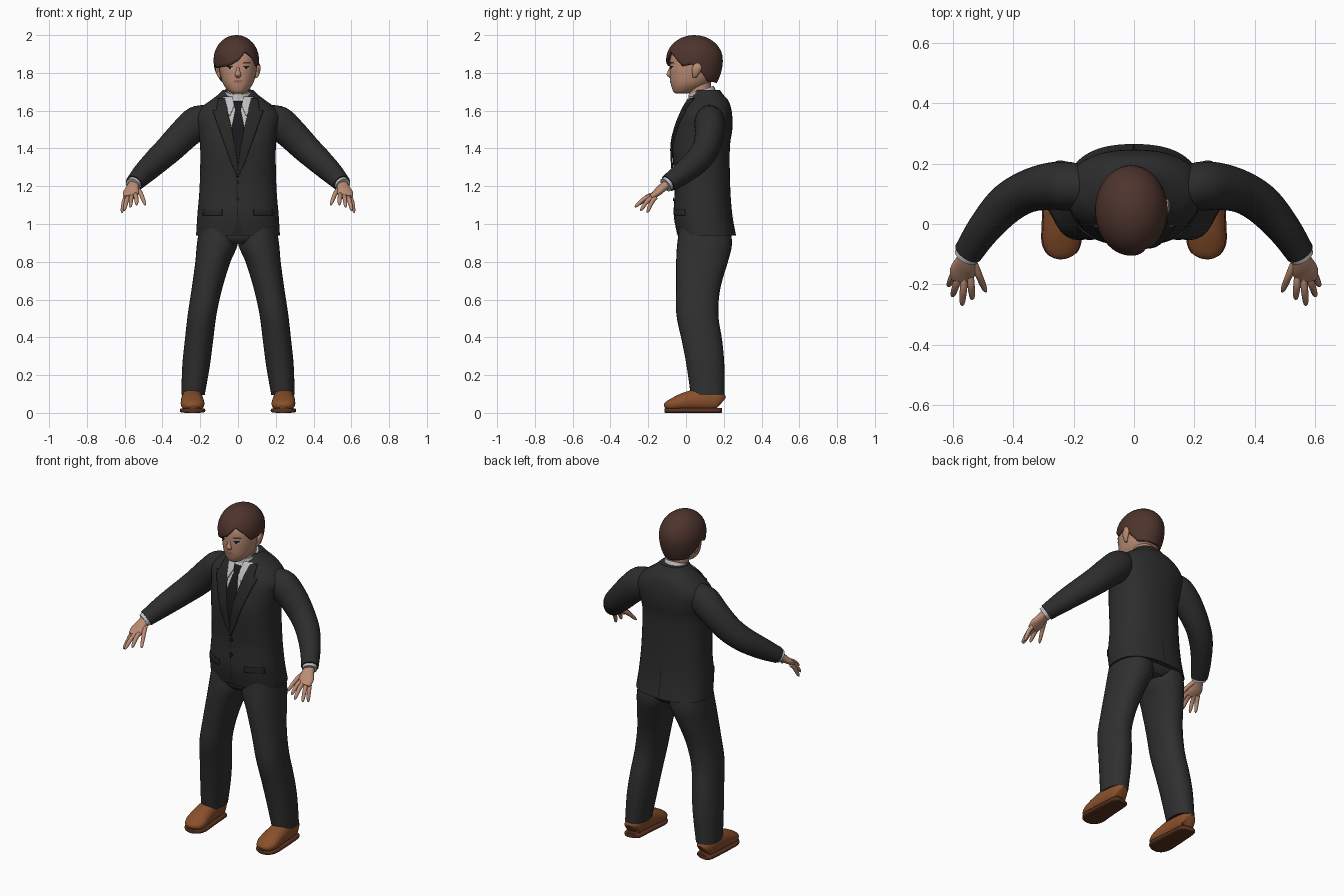
import bpy
import bmesh
from math import sin, cos, acos, pi, radians
from mathutils import Vector
from mathutils.bvhtree import BVHTree

if "Cube" in bpy.data.objects:
    bpy.data.objects.remove(bpy.data.objects["Cube"])


def material(name, r, g, b):
    mat = bpy.data.materials.new(name)
    mat.use_nodes = True
    mat.diffuse_color = (r, g, b, 1)
    shader = next(n for n in mat.node_tree.nodes if n.type == "BSDF_PRINCIPLED")
    shader.inputs["Base Color"].default_value = (r, g, b, 1)
    shader.inputs["Roughness"].default_value = 0.8
    return mat


SUIT = material("charcoal suit", .026, .026, .027)
TROUSERS = material("charcoal trousers", .029, .029, .030)
LAPEL = material("dark lapel", .020, .020, .021)
TIE = material("black tie", .010, .010, .012)
SHIRT = material("pale grey shirt", .52, .52, .53)
SKIN = material("skin", .50, .265, .175)
LIPS = material("lips", .36, .15, .11)
HAIR = material("brown hair", .075, .034, .026)
LEATHER = material("tan leather", .25, .08, .025)
SOLE = material("brown sole", .10, .032, .014)
parts = []


def finish(name, bm, mat, recalc=True):
    if recalc:
        bmesh.ops.recalc_face_normals(bm, faces=bm.faces)
    mesh = bpy.data.meshes.new(name)
    bm.to_mesh(mesh)
    bm.free()
    mesh.materials.append(mat)
    obj = bpy.data.objects.new(name, mesh)
    bpy.context.collection.objects.link(obj)
    parts.append(obj)
    return obj


def smooth_path(points, steps):
    """Catmull-Rom through (x, y, z, radius_u, radius_v) points."""
    p = [Vector(q) for q in points]
    p = [p[0]] + p + [p[-1]]
    out = []
    for a, b, c, d in zip(p, p[1:], p[2:], p[3:]):
        for k in range(steps):
            t = k / steps
            out.append((b * 2 + (c - a) * t + (a * 2 - b * 5 + c * 4 - d) * t ** 2
                        + (b * 3 - a - c * 3 + d) * t ** 3) * 0.5)
    return out + [p[-1]]


def sweep(name, points, mat, level=False, e=2.0, tilt=0.0, side=1, sides=28, steps=4):
    """Superellipse tube along a path; level keeps every ring horizontal."""
    path = smooth_path([(q[0] * side, *q[1:]) for q in points], steps)
    centres = [Vector(q[:3]) for q in path]
    bm = bmesh.new()
    rings = []
    for i, q in enumerate(path):
        u, v = Vector((1, 0, 0)), Vector((0, 1, tilt))
        if not level:
            t = centres[min(i + 1, len(path) - 1)] - centres[max(i - 1, 0)]
            u = t.cross(Vector((0, 0, 1))).normalized()
            v = u.cross(t).normalized()
        ring = []
        for k in range(sides):
            a = 2 * pi * k / sides
            c, s = cos(a), sin(a)
            n = (abs(c) ** e + abs(s) ** e) ** (-1 / e)
            ring.append(bm.verts.new(centres[i] + u * (c * n * max(q[3], .001))
                                     + v * (s * n * max(q[4], .001))))
        rings.append(ring)
    for r0, r1 in zip(rings, rings[1:]):
        for k in range(sides):
            m = (k + 1) % sides
            bm.faces.new((r0[k], r0[m], r1[m], r1[k]))
    bm.faces.new(rings[0])
    bm.faces.new(rings[-1])
    return finish(name, bm, mat)


def plate(name, target, rows, mat, lift=.004, side=1, facing=1, thick=0.0):
    """Thin plate of (z, x0, x1) rows laid on the front or back of a target."""
    tree = BVHTree.FromPolygons([v.co for v in target.data.vertices],
                                [p.vertices[:] for p in target.data.polygons])
    fine = []
    for a, b in zip(rows, rows[1:]):
        fine += [Vector(a).lerp(Vector(b), k / 5) for k in range(5)]
    fine.append(Vector(rows[-1]))
    bm = bmesh.new()
    grid = []
    for z, x0, x1 in fine:
        line = []
        for k in range(9):
            x = side * (x0 + (x1 - x0) * k / 8)
            hit = tree.ray_cast(Vector((x, -2 * facing, z)), Vector((0, facing, 0)))[0]
            y = hit.y if hit else 0
            line.append(bm.verts.new((x, y - facing * lift, z)))
        grid.append(line)
    for r0, r1 in zip(grid, grid[1:]):
        for k in range(8):
            face = bm.faces.new((r0[k], r0[k + 1], r1[k + 1], r1[k]))
            face.normal_update()
            if face.normal.y * facing > 0:
                face.normal_flip()
    obj = finish(name, bm, mat, recalc=False)
    if thick:
        mod = obj.modifiers.new("thickness", "SOLIDIFY")
        mod.thickness = thick
    return obj


# Jacket body
jacket = sweep("jacket", [
    (0, .11, .94, .222, .155), (0, .09, 1.05, .215, .155), (0, .087, 1.2, .203, .147),
    (0, .08, 1.4, .2, .152), (0, .095, 1.5, .212, .15), (0, .107, 1.57, .222, .138),
    (0, .115, 1.62, .19, .122), (0, .118, 1.655, .145, .105), (0, .115, 1.685, .105, .082),
    (0, .112, 1.71, .08, .068)], SUIT, level=True, e=2.4, sides=48, steps=6)

# Shirt, tie and jacket details
sweep("shirt_collar", [(0, .09, 1.62, .088, .082), (0, .086, 1.67, .082, .076),
                       (0, .08, 1.708, .07, .066)], SHIRT, level=True, tilt=.35)
plate("shirt_front", jacket, [(1.665, -.07, .07), (1.57, -.05, .05), (1.4, -.02, .02)], SHIRT)
plate("tie", jacket, [(1.65, -.024, .024), (1.605, -.015, .015), (1.5, -.036, .036),
                      (1.3, -.006, .006)], TIE, lift=.009, thick=.005)
plate("front_edge", jacket, [(1.27, -.010, -.006), (1.03, -.004, 0)], TIE, lift=.003)
plate("hem_opening", jacket, [(1.03, -.003, .003), (.945, -.03, .03)], LAPEL, lift=.003)
plate("back_vent", jacket, [(1.12, -.002, .002), (.95, -.004, .004)], TIE, lift=.003, facing=-1)
for i, z in enumerate((1.22, 1.13)):
    plate(f"button_{i}", jacket, [(z + .009, -.003, .003), (z + .004, -.009, .009),
          (z - .004, -.009, .009), (z - .009, -.003, .003)], TIE, lift=.007, thick=.006)

# Trouser seat
sweep("trouser_seat", [(0, .1, 1.0, .19, .13), (0, .1, .93, .19, .135),
                       (0, .1, .895, .1, .11)], TROUSERS, level=True, e=2.4)

# Head, neck and nose
sweep("neck", [(0, .085, 1.6, .065, .065), (0, .075, 1.69, .06, .06),
               (0, .07, 1.78, .06, .06)], SKIN, level=True)
head = sweep("head", [
    (0, -.025, 1.69, .025, .028), (0, -.01, 1.703, .048, .058), (0, .018, 1.74, .078, .098),
    (0, .037, 1.79, .094, .122), (0, .042, 1.84, .1, .127), (0, .042, 1.89, .097, .122),
    (0, .045, 1.93, .08, .1), (0, .045, 1.965, .04, .05)], SKIN,
    level=True, e=2.2, sides=40, steps=5)
sweep("nose", [(0, -.074, 1.842, .007, .008), (0, -.084, 1.81, .01, .012),
               (0, -.088, 1.79, .017, .015), (0, -.08, 1.774, .009, .007)], SKIN,
      level=True, sides=16)
plate("lips", head, [(1.763, -.014, .014), (1.756, -.029, .029), (1.747, -.014, .014)],
      LIPS, lift=.003)

# Hair cap whose lower edge follows a swept fringe, ears and nape
EDGE = [(-180, 1.745), (-125, 1.755), (-102, 1.81), (-85, 1.845), (-65, 1.825), (-45, 1.83),
        (-18, 1.838), (5, 1.865), (26, 1.915), (45, 1.885), (65, 1.835), (85, 1.845),
        (102, 1.81), (125, 1.755), (180, 1.745)]


def hair_edge(deg):
    for (a, za), (b, zb) in zip(EDGE, EDGE[1:]):
        if deg <= b:
            return za + (zb - za) * (deg - a) / (b - a)
    return EDGE[-1][1]


bm = bmesh.new()
height, mid = .13, 1.87
columns = []
for k in range(72):
    deg = -180 + 5 * k
    end = acos((hair_edge(deg) - mid) / height)
    column = []
    for j in range(15):
        theta = end * j / 14
        d = height * cos(theta)
        r = sin(theta) if d > 0 else 1 - .2 * (d / .12) ** 2
        a = radians(deg)
        column.append(bm.verts.new((-.009 + .12 * r * sin(a), .045 - .15 * r * cos(a), mid + d)))
    columns.append(column)
for k in range(72):
    c0, c1 = columns[k], columns[(k + 1) % 72]
    for j in range(14):
        bm.faces.new((c0[j], c0[j + 1], c1[j + 1], c1[j]))
bmesh.ops.remove_doubles(bm, verts=bm.verts, dist=.0001)
hair = finish("hair", bm, HAIR)
hair.modifiers.new("thickness", "SOLIDIFY").thickness = .014

for side, label in ((1, "left"), (-1, "right")):
    # Face details and ears
    plate(f"{label}_eye_white", head, [(1.834, .034, .05), (1.827, .024, .062),
          (1.82, .034, .052)], SHIRT, lift=.002, side=side)
    plate(f"{label}_iris", head, [(1.837, .03, .058), (1.831, .026, .063), (1.828, .036, .051),
          (1.82, .039, .048)], TIE, lift=.004, side=side)
    plate(f"{label}_eyebrow", head, [(1.858, .03, .062), (1.85, .022, .068)], HAIR,
          lift=.004, side=side)
    sweep(f"{label}_ear", [(.094, .045, 1.772, .005, .008), (.102, .05, 1.79, .01, .016),
          (.108, .058, 1.825, .012, .026), (.108, .06, 1.85, .006, .012)], SKIN,
          level=True, side=side, sides=16)

    # Lapel, collar point and pocket flap
    plate(f"{label}_lapel", jacket, [(1.668, .07, .105), (1.605, .055, .115), (1.6, .055, .135),
          (1.5, .032, .1), (1.32, .002, .035), (1.25, -.006, .002)], LAPEL,
          lift=.012, side=side, thick=.009)
    plate(f"{label}_collar_point", jacket, [(1.675, .03, .083), (1.63, .02, .066),
          (1.575, .042, .05)], SHIRT, lift=.011, side=side, thick=.007)
    plate(f"{label}_pocket_flap", jacket, [(1.078, .085, .185), (1.045, .085, .188)], LAPEL,
          lift=.007, side=side, thick=.007)

    # Sleeve, cuff and hand
    sweep(f"{label}_sleeve", [
        (.14, .12, 1.575, .06, .06), (.21, .125, 1.54, .08, .088), (.28, .125, 1.48, .078, .084),
        (.36, .105, 1.4, .07, .077), (.43, .06, 1.335, .066, .07), (.5, -.02, 1.268, .056, .06),
        (.55, -.095, 1.215, .048, .046)], SUIT, side=side)
    sweep(f"{label}_cuff", [(.54, -.08, 1.226, .041, .039), (.557, -.108, 1.206, .041, .039)],
          SHIRT, side=side)
    sweep(f"{label}_palm", [(.548, -.09, 1.218, .028, .024), (.558, -.125, 1.192, .034, .022),
          (.567, -.155, 1.165, .043, .019), (.571, -.185, 1.142, .036, .013)], SKIN,
          side=side, e=2.3)
    for finger, base, tip in (
            ("index", (.543, -.17, 1.157), (.536, -.25, 1.1)),
            ("middle", (.562, -.178, 1.15), (.57, -.27, 1.088)),
            ("ring", (.58, -.172, 1.145), (.602, -.24, 1.07)),
            ("little", (.594, -.16, 1.142), (.615, -.205, 1.06)),
            ("thumb", (.535, -.12, 1.19), (.491, -.225, 1.1))):
        b, t = Vector(base), Vector(tip)
        joints = ((0, .012), (.45, .012), (.88, .009), (1, .003))
        sweep(f"{label}_{finger}_finger", [
            (*(b.lerp(t, f) + Vector((0, 0, .012 * sin(pi * f)))), r, r) for f, r in joints],
            SKIN, side=side, sides=12)

    # Trouser leg
    sweep(f"{label}_trouser_leg", [
        (.105, .1, .98, .1, .135), (.11, .098, .89, .108, .145), (.133, .085, .8, .093, .137),
        (.164, .065, .66, .081, .117), (.19, .06, .52, .076, .111), (.207, .085, .38, .075, .107),
        (.222, .103, .25, .073, .1), (.238, .115, .095, .062, .09)], TROUSERS,
        level=True, e=2.2, side=side)

    # Shoe
    shoe = [(.24, .185, .055, .03, .035), (.242, .165, .065, .048, .054),
            (.243, .08, .07, .055, .06), (.242, 0, .06, .06, .05), (.24, -.06, .046, .062, .037),
            (.238, -.098, .036, .046, .025), (.237, -.111, .03, .02, .012)]
    sweep(f"{label}_shoe", shoe, LEATHER, side=side, e=2.3)
    sweep(f"{label}_sole", [(x, y, .013, rx * 1.07, .013) for x, y, z, rx, rz in shoe], SOLE,
          side=side, e=4)

# Smooth shading with sharp edges kept
bpy.ops.object.select_all(action="DESELECT")
for obj in parts:
    obj.select_set(True)
bpy.context.view_layer.objects.active = parts[0]
bpy.ops.object.shade_smooth_by_angle(angle=radians(40))
